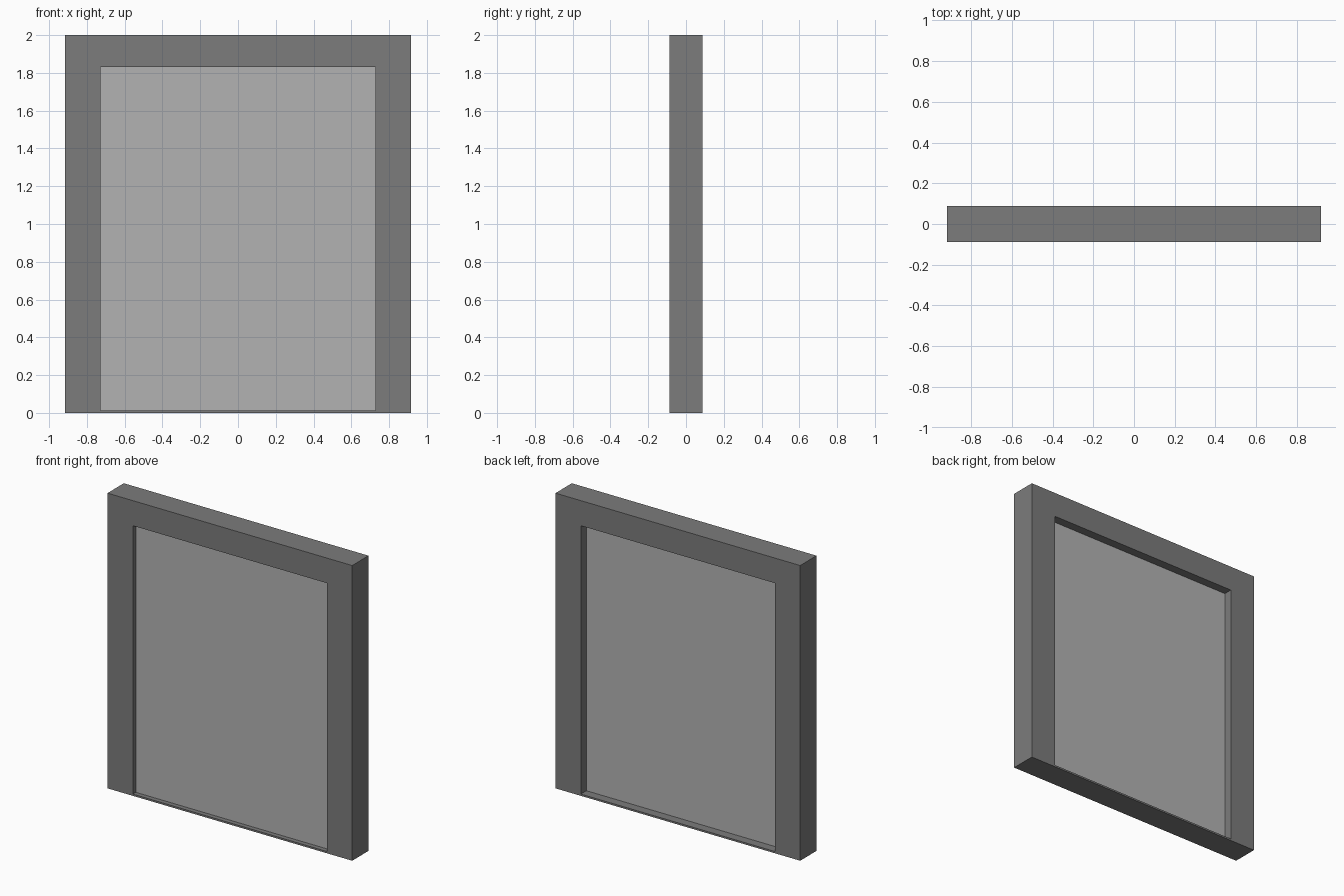
import bpy, bmesh

if "Cube" in bpy.data.objects:
    bpy.data.objects.remove(bpy.data.objects["Cube"])

W, H, D = 0.917, 2.0, 0.0875       # half width, height, half depth
OW, OT, SILL = 0.727, 1.83, 0.012  # opening half width, top, sill height


def material(name, v):
    m = bpy.data.materials.new(name)
    m.diffuse_color = (v, v, v, 1)
    m.use_nodes = True
    m.node_tree.nodes["Principled BSDF"].inputs["Base Color"].default_value = m.diffuse_color
    return m


def add_object(name, bm, mat):
    bmesh.ops.recalc_face_normals(bm, faces=bm.faces)
    me = bpy.data.meshes.new(name)
    bm.to_mesh(me)
    bm.free()
    me.materials.append(mat)
    ob = bpy.data.objects.new(name, me)
    bpy.context.collection.objects.link(ob)
    return ob


def rectangle(bm, hw, z0, z1, y):
    return [bm.verts.new((x, y, z)) for x, z in
            ((-hw, z0), (hw, z0), (hw, z1), (-hw, z1))]


def bridge(bm, a, b):
    for i in range(4):
        j = (i + 1) % 4
        bm.faces.new((a[i], a[j], b[j], b[i]))


# Door frame: rectangular ring with a thin sill
bm = bmesh.new()
rings = [rectangle(bm, W, 0, H, -D), rectangle(bm, OW, SILL, OT, -D),
         rectangle(bm, OW, SILL, OT, D), rectangle(bm, W, 0, H, D)]
for i in range(4):
    bridge(bm, rings[i], rings[(i + 1) % 4])
add_object("door_frame", bm, material("frame_grey", 0.2))

# Door panel: recessed less at the front than at the back
bm = bmesh.new()
front = rectangle(bm, OW, SILL, OT, -0.056)
back = rectangle(bm, OW, SILL, OT, 0.028)
bm.faces.new(front)
bm.faces.new(back)
bridge(bm, front, back)
add_object("door_panel", bm, material("panel_grey", 0.45))
